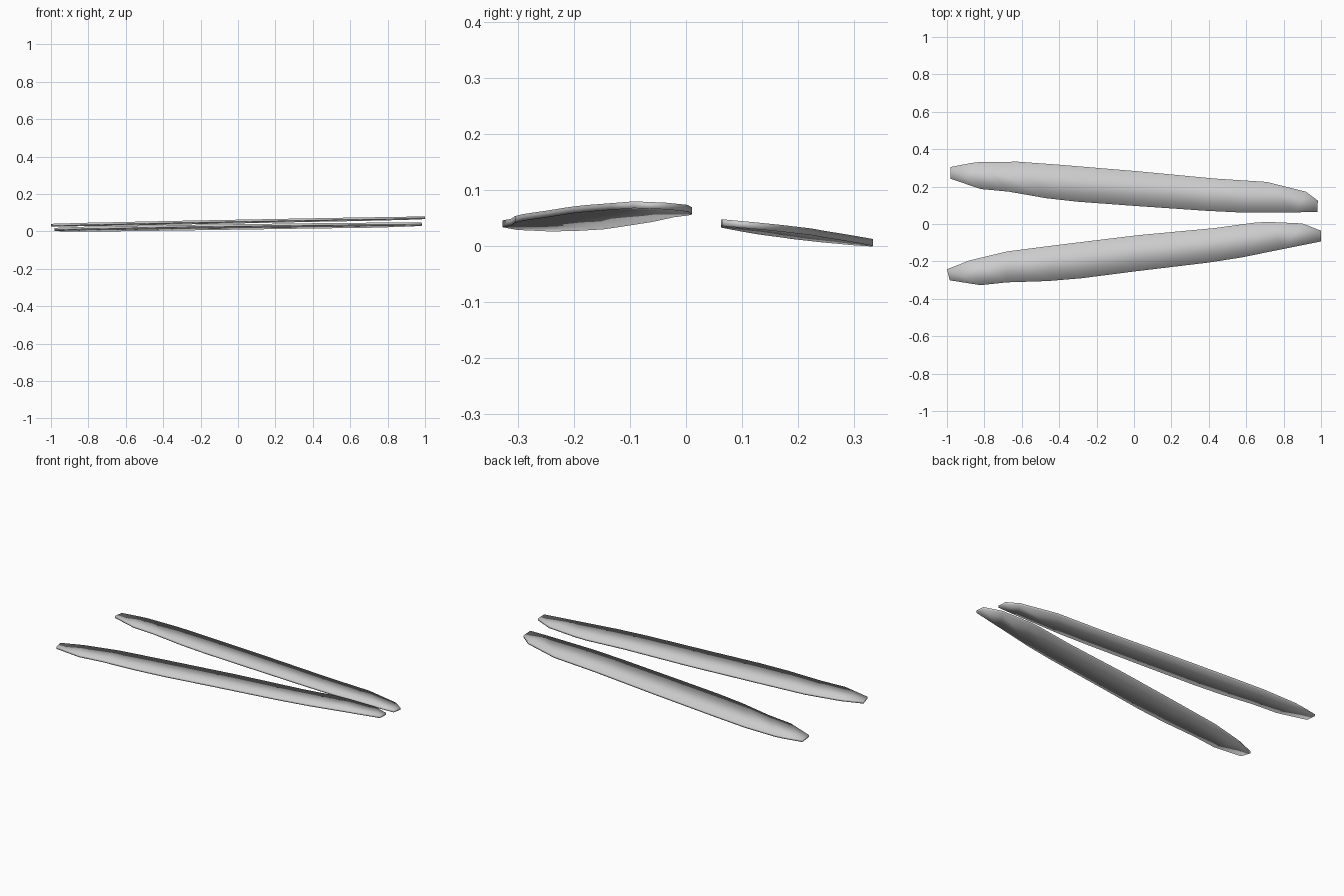
import bpy, bmesh

THICK = 0.012


def make_blade(name, back, front, height):
    """Thin smooth slab between a back and a front edge, lying on a sloped plane."""
    bm = bmesh.new()
    rails = []
    for edge in (back, front):
        rails.append([[bm.verts.new((x, y, height(x, y) + s * THICK / 2)) for s in (1, -1)]
                      for x, y in edge])
    b, f = rails
    # top, bottom and both long sides
    for i in range(len(back) - 1):
        ring0 = (b[i][0], f[i][0], f[i][1], b[i][1])
        ring1 = (b[i + 1][0], f[i + 1][0], f[i + 1][1], b[i + 1][1])
        for k in range(4):
            n = (k + 1) % 4
            bm.faces.new((ring0[k], ring0[n], ring1[n], ring1[k]))
    # end caps
    for i in (0, -1):
        bm.faces.new((b[i][0], f[i][0], f[i][1], b[i][1]))
    bmesh.ops.recalc_face_normals(bm, faces=bm.faces)
    for face in bm.faces:
        face.smooth = True
    mesh = bpy.data.meshes.new(name)
    bm.to_mesh(mesh)
    bm.free()
    obj = bpy.data.objects.new(name, mesh)
    bpy.context.collection.objects.link(obj)
    return obj


# rear strip, lower
make_blade(
    "rear_strip",
    [(-0.98, 0.305), (-0.87, 0.326), (-0.82, 0.332), (-0.62, 0.333), (-0.40, 0.317),
     (0.02, 0.282), (0.43, 0.243), (0.71, 0.225), (0.92, 0.172), (0.983, 0.125)],
    [(-0.98, 0.242), (-0.82, 0.187), (-0.67, 0.173), (-0.47, 0.138), (-0.30, 0.119),
     (0.00, 0.097), (0.38, 0.071), (0.56, 0.062), (0.86, 0.062), (0.98, 0.065)],
    lambda x, y: 0.0235 + 0.0065 * x - 0.092 * (y - 0.195))

# front strip, upper
make_blade(
    "front_strip",
    [(-1.0, -0.242), (-0.88, -0.195), (-0.68, -0.147), (-0.40, -0.111), (0.02, -0.060),
     (0.43, -0.022), (0.65, 0.008), (0.72, 0.011), (0.90, 0.003), (1.0, -0.036)],
    [(-0.985, -0.301), (-0.82, -0.327), (-0.68, -0.312), (-0.46, -0.305), (-0.28, -0.290),
     (0.00, -0.254), (0.40, -0.206), (0.58, -0.178), (0.80, -0.133), (1.0, -0.093)],
    lambda x, y: 0.0525 + 0.02 * x - 0.04 * (y + 0.155 - 0.095 * x))
